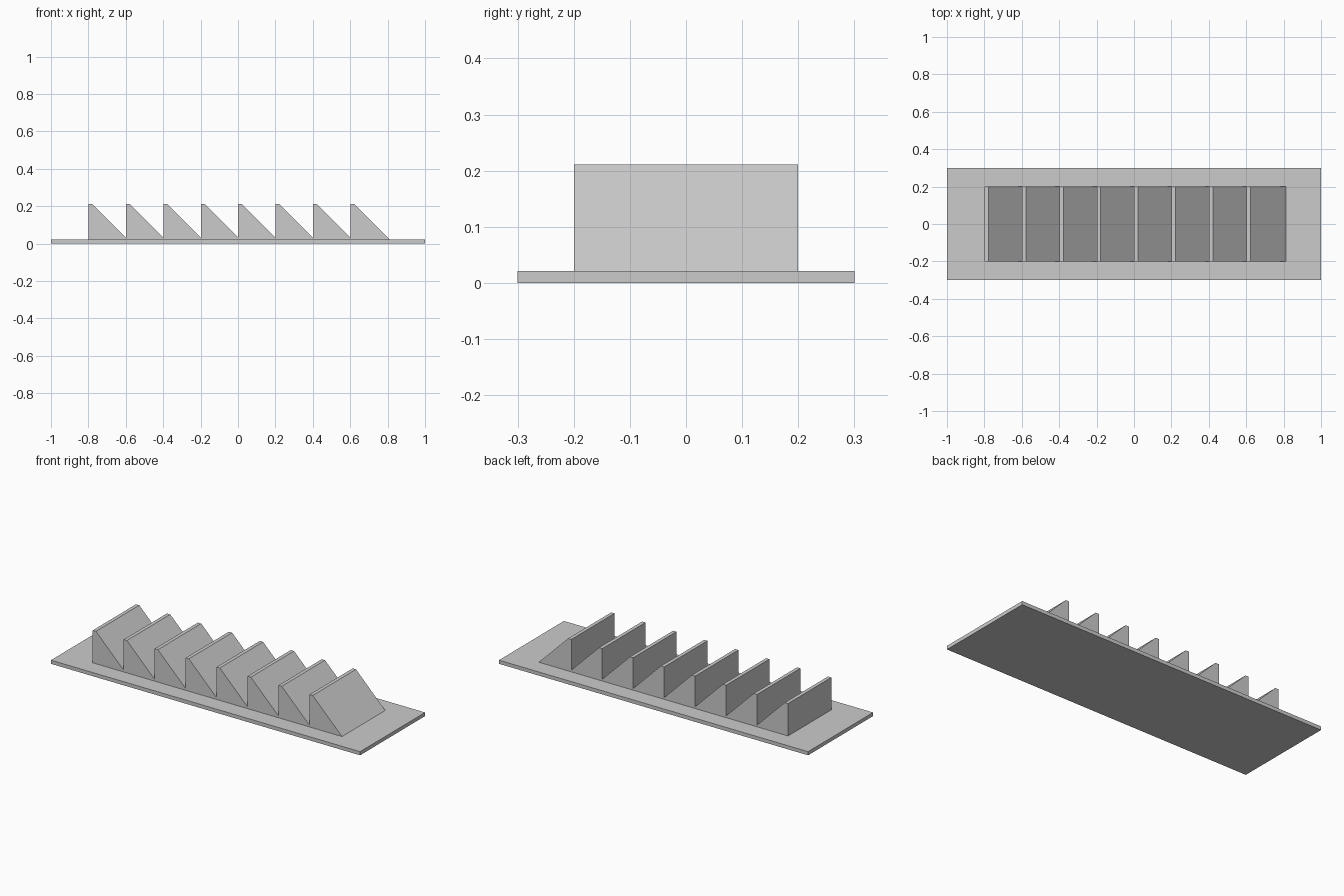
import bpy, bmesh

if "Cube" in bpy.data.objects:
    bpy.data.objects.remove(bpy.data.objects["Cube"])


def extrude_profile(name, points, half_depth):
    """Closed x/z outline extruded symmetrically along y."""
    bm = bmesh.new()
    face = bm.faces.new([bm.verts.new((x, -half_depth, z)) for x, z in points])
    result = bmesh.ops.extrude_face_region(bm, geom=[face])
    moved = [v for v in result["geom"] if isinstance(v, bmesh.types.BMVert)]
    bmesh.ops.translate(bm, verts=moved, vec=(0, 2 * half_depth, 0))
    bmesh.ops.recalc_face_normals(bm, faces=bm.faces)
    mesh = bpy.data.meshes.new(name)
    bm.to_mesh(mesh)
    bm.free()
    obj = bpy.data.objects.new(name, mesh)
    bpy.context.collection.objects.link(obj)
    return obj


BASE_TOP, TOOTH_TOP = 0.0213, 0.2107
TEETH, PITCH, START, FLAT = 8, 0.2003, -0.8, 0.0213

# Flat base plate
extrude_profile("base_plate", [(-1, 0), (1, 0), (1, BASE_TOP), (-1, BASE_TOP)], 0.3)

# Sawtooth rack: vertical left face, narrow flat tip, 45 degree slope
outline = [(START, BASE_TOP)]
for i in range(TEETH):
    x = START + i * PITCH
    run = PITCH if i < TEETH - 1 else FLAT + TOOTH_TOP - BASE_TOP
    outline += [(x, TOOTH_TOP), (x + FLAT, TOOTH_TOP),
                (x + run, TOOTH_TOP - (run - FLAT))]
extrude_profile("sawtooth_rack", outline, 0.2)
